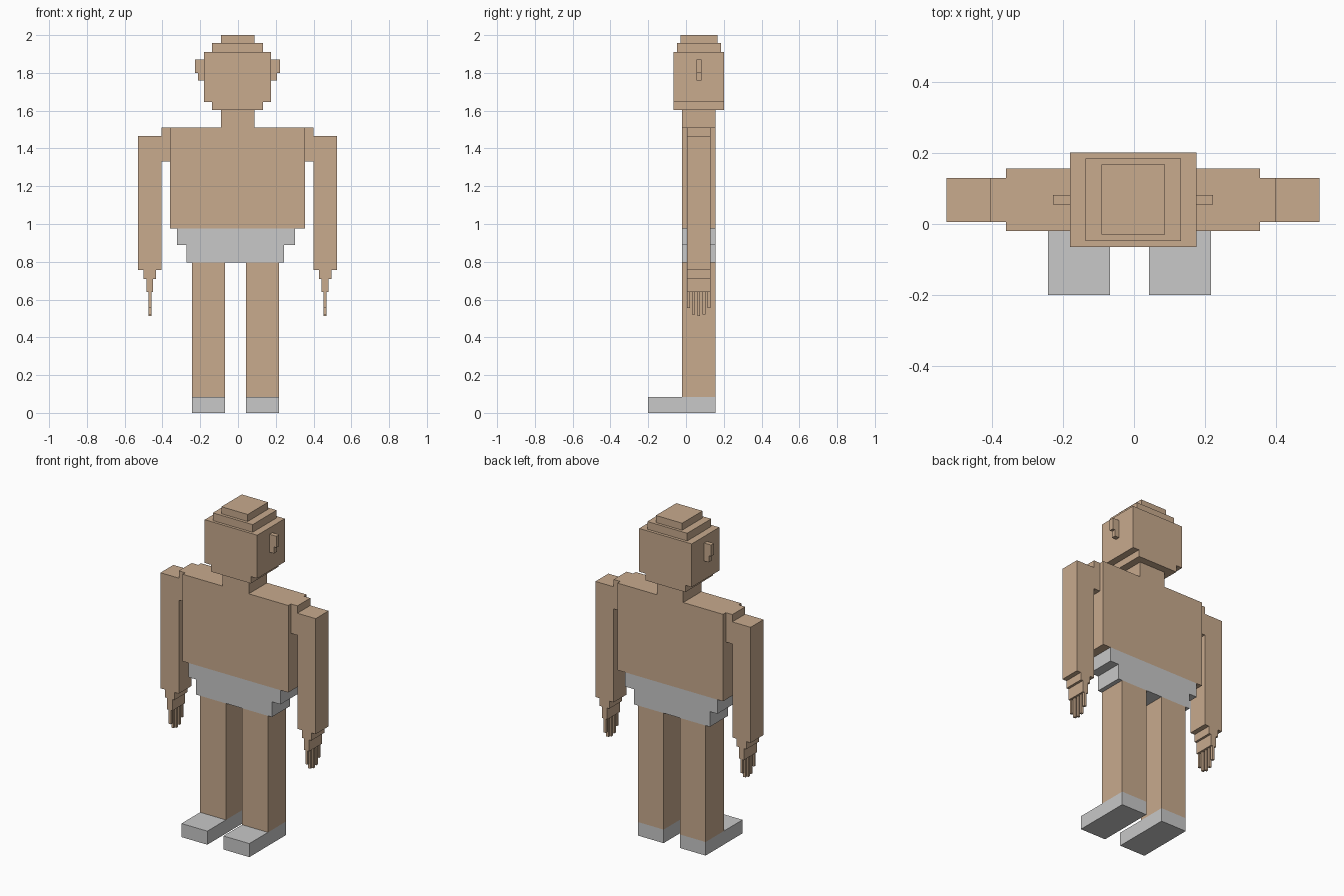
import bpy
import bmesh

if "Cube" in bpy.data.objects:
    bpy.data.objects.remove(bpy.data.objects["Cube"])


def material(name, rgb):
    m = bpy.data.materials.new(name)
    m.diffuse_color = (*rgb, 1)
    m.use_nodes = True
    m.node_tree.nodes["Principled BSDF"].inputs["Base Color"].default_value = m.diffuse_color
    return m


TAN = material("tan skin", (0.58, 0.405, 0.27))
GREY = material("light grey", (0.58, 0.58, 0.58))


def blocks(name, mat, boxes):
    """One object made of boxes given as (x0, x1, y0, y1, z0, z1)."""
    bm = bmesh.new()
    for x0, x1, y0, y1, z0, z1 in boxes:
        for v in bmesh.ops.create_cube(bm, size=1)["verts"]:
            v.co = (x1 if v.co.x > 0 else x0,
                    y1 if v.co.y > 0 else y0,
                    z1 if v.co.z > 0 else z0)
    mesh = bpy.data.meshes.new(name)
    bm.to_mesh(mesh)
    bm.free()
    mesh.materials.append(mat)
    ob = bpy.data.objects.new(name, mesh)
    bpy.context.collection.objects.link(ob)


def pair(name, mat, centre, boxes):
    """Left and right copies; x is measured outward from the centre plane."""
    for side, s in (("left", -1), ("right", 1)):
        blocks(f"{side}_{name}", mat,
               [(*sorted((centre + s * b[0], centre + s * b[1])), *b[2:])
                for b in boxes])


FRONT, BACK = -0.02, 0.157      # body depth
ARM_F, ARM_B = 0.005, 0.13      # arm depth
UP, LOW = -0.003, -0.013        # centre planes of upper and lower body

# Head with stepped crown and chin
blocks("head", TAN, [
    (-0.18, 0.176, -0.065, 0.202, 1.645, 1.91),
    (-0.137, 0.133, -0.065, 0.202, 1.603, 1.645),
    (-0.137, 0.133, -0.048, 0.184, 1.91, 1.957),
    (-0.091, 0.087, -0.03, 0.167, 1.957, 2.0)])
pair("ear", TAN, UP, [
    (0.178, 0.225, 0.055, 0.082, 1.80, 1.87),
    (0.178, 0.209, 0.055, 0.082, 1.76, 1.80)])

# Neck, torso and shoulders
blocks("neck", TAN, [(-0.091, 0.087, FRONT, BACK, 1.51, 1.603)])
blocks("torso", TAN, [(-0.361, 0.355, FRONT, BACK, 0.977, 1.51)])
pair("shoulder", TAN, UP, [(0.358, 0.402, ARM_F, ARM_B, 1.33, 1.51)])

# Arms and stepped hands
pair("arm", TAN, UP, [(0.402, 0.526, ARM_F, ARM_B, 0.757, 1.465)])
pair("hand", TAN, UP, [
    (0.432, 0.497, ARM_F, ARM_B, 0.71, 0.757),
    (0.446, 0.482, ARM_F, ARM_B, 0.64, 0.71)])

# Five fingers, shorter at the outside
tips = (0.555, 0.52, 0.512, 0.52, 0.555)
pair("fingers", TAN, UP, [
    (0.456, 0.472, 0.005 + i * 0.0275, 0.02 + i * 0.0275, tip, 0.64)
    for i, tip in enumerate(tips)])

# Shorts, legs and shoes
blocks("shorts", GREY, [
    (-0.323, 0.302, FRONT, BACK, 0.89, 0.977),
    (-0.272, 0.244, FRONT, BACK, 0.797, 0.89)])
pair("leg", TAN, LOW, [(0.055, 0.23, FRONT, BACK, 0.083, 0.797)])
pair("shoe", GREY, LOW, [(0.055, 0.23, -0.2, BACK, 0.0, 0.083)])
